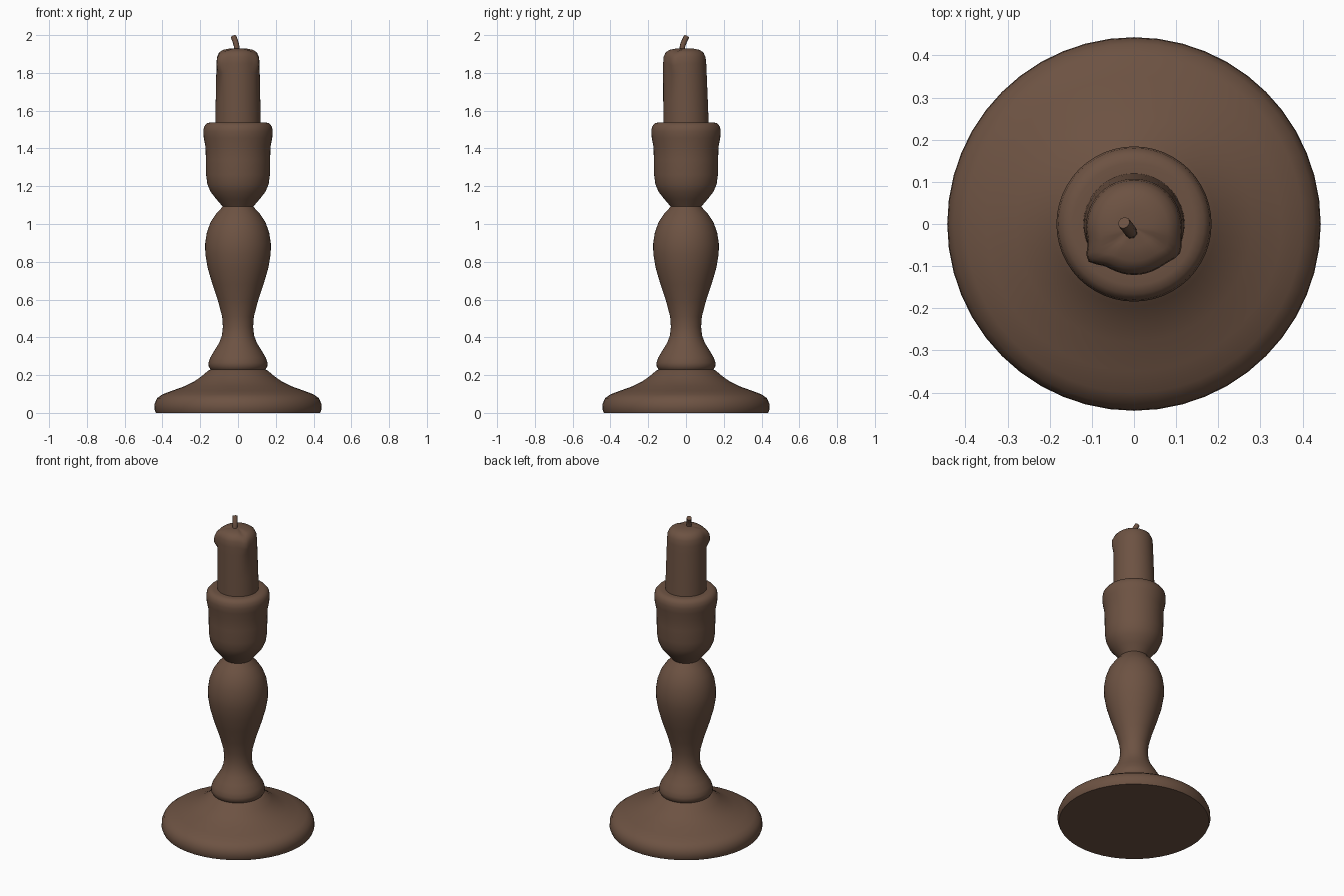
import bpy, bmesh, math
from mathutils import Vector

if "Cube" in bpy.data.objects:
    bpy.data.objects.remove(bpy.data.objects["Cube"])

brown = bpy.data.materials.new("dark_brown")
brown.diffuse_color = (0.152, 0.085, 0.055, 1)
brown.use_nodes = True
brown.node_tree.nodes["Principled BSDF"].inputs["Base Color"].default_value = brown.diffuse_color


def finish(name, bm, angle=50):
    bmesh.ops.recalc_face_normals(bm, faces=bm.faces)
    mesh = bpy.data.meshes.new(name)
    bm.to_mesh(mesh)
    bm.free()
    mesh.materials.append(brown)
    ob = bpy.data.objects.new(name, mesh)
    bpy.context.collection.objects.link(ob)
    bpy.ops.object.select_all(action='DESELECT')
    ob.select_set(True)
    bpy.context.view_layer.objects.active = ob
    bpy.ops.object.shade_smooth_by_angle(angle=math.radians(angle))
    return ob


def lathe(name, profile, sides=48, shape=None):
    """Closed solid of revolution; shape(point) may reshape each vertex."""
    bm = bmesh.new()
    rings = []
    for r, z in profile:
        ring = []
        for i in range(sides):
            a = 2 * math.pi * i / sides
            p = Vector((r * math.cos(a), r * math.sin(a), z))
            ring.append(bm.verts.new(shape(p, a) if shape else p))
        rings.append(ring)
    for lo, hi in zip(rings, rings[1:]):
        for i in range(sides):
            j = (i + 1) % sides
            bm.faces.new((lo[i], lo[j], hi[j], hi[i]))
    bm.faces.new(rings[0][::-1])
    bm.faces.new(rings[-1])
    return finish(name, bm)


# Wide domed foot
lathe("base", [(0.435, 0), (0.443, 0.02), (0.441, 0.05), (0.428, 0.078),
               (0.40, 0.098), (0.35, 0.117), (0.28, 0.142), (0.235, 0.165),
               (0.195, 0.192), (0.16, 0.222), (0.14, 0.232)])

# Turned stem: lower bead, narrow neck, bulb
lathe("stem", [(0.135, 0.22), (0.146, 0.231), (0.155, 0.245), (0.156, 0.265),
               (0.147, 0.292), (0.125, 0.33), (0.10, 0.37), (0.085, 0.41),
               (0.08, 0.455), (0.084, 0.51), (0.105, 0.59), (0.135, 0.68),
               (0.16, 0.765), (0.173, 0.84), (0.174, 0.895), (0.165, 0.955),
               (0.145, 1.01), (0.115, 1.055), (0.09, 1.082), (0.08, 1.095)])

# Candle cup with a flared rim
lathe("cup", [(0.08, 1.09), (0.09, 1.103), (0.115, 1.132), (0.145, 1.17),
              (0.162, 1.21), (0.169, 1.26), (0.17, 1.34), (0.172, 1.41),
              (0.181, 1.455), (0.184, 1.49), (0.180, 1.515), (0.166, 1.533),
              (0.145, 1.538), (0.115, 1.537)])


# Candle leaning slightly forward, with wax drips at the upper rim
def wax(p, a):
    t = max(0, min(1, (p.z - 1.54) / 0.36))
    near_top = max(0, min(1, (p.z - 1.80) / 0.05))
    edge = min(1, math.hypot(p.x, p.y) / 0.1)
    q = p.copy()
    for angle, width, size in ((-144, 0.2, 0.022), (-30, 0.22, 0.012)):
        d = (a - math.radians(angle) + math.pi) % (2 * math.pi) - math.pi
        k = math.exp(-(d / width) ** 2) * near_top * edge
        q.x += math.cos(a) * size * k
        q.y += math.sin(a) * size * k
        q.z -= 0.012 * k
    q.y -= 0.008 * t
    return q


lathe("candle", [(0.12, 1.53), (0.118, 1.65), (0.115, 1.80), (0.114, 1.85),
                 (0.111, 1.885), (0.10, 1.908), (0.08, 1.922),
                 (0.045, 1.929), (0.01, 1.93)], shape=wax)

# Bent wick
path = [(-0.006, -0.022, 1.91), (-0.008, -0.018, 1.945),
        (-0.015, -0.008, 1.97), (-0.024, 0.003, 1.992)]
bm = bmesh.new()
rings = []
for i, c in enumerate(path):
    a, b = Vector(path[max(i - 1, 0)]), Vector(path[min(i + 1, 3)])
    rot = (b - a).to_track_quat('Z', 'Y')
    rings.append([bm.verts.new(Vector(c) + rot @ Vector(
        (0.015 * math.cos(k * math.pi / 4), 0.015 * math.sin(k * math.pi / 4), 0)))
        for k in range(8)])
for lo, hi in zip(rings, rings[1:]):
    for k in range(8):
        j = (k + 1) % 8
        bm.faces.new((lo[k], lo[j], hi[j], hi[k]))
bm.faces.new(rings[0][::-1])
bm.faces.new(rings[-1])
finish("wick", bm)
